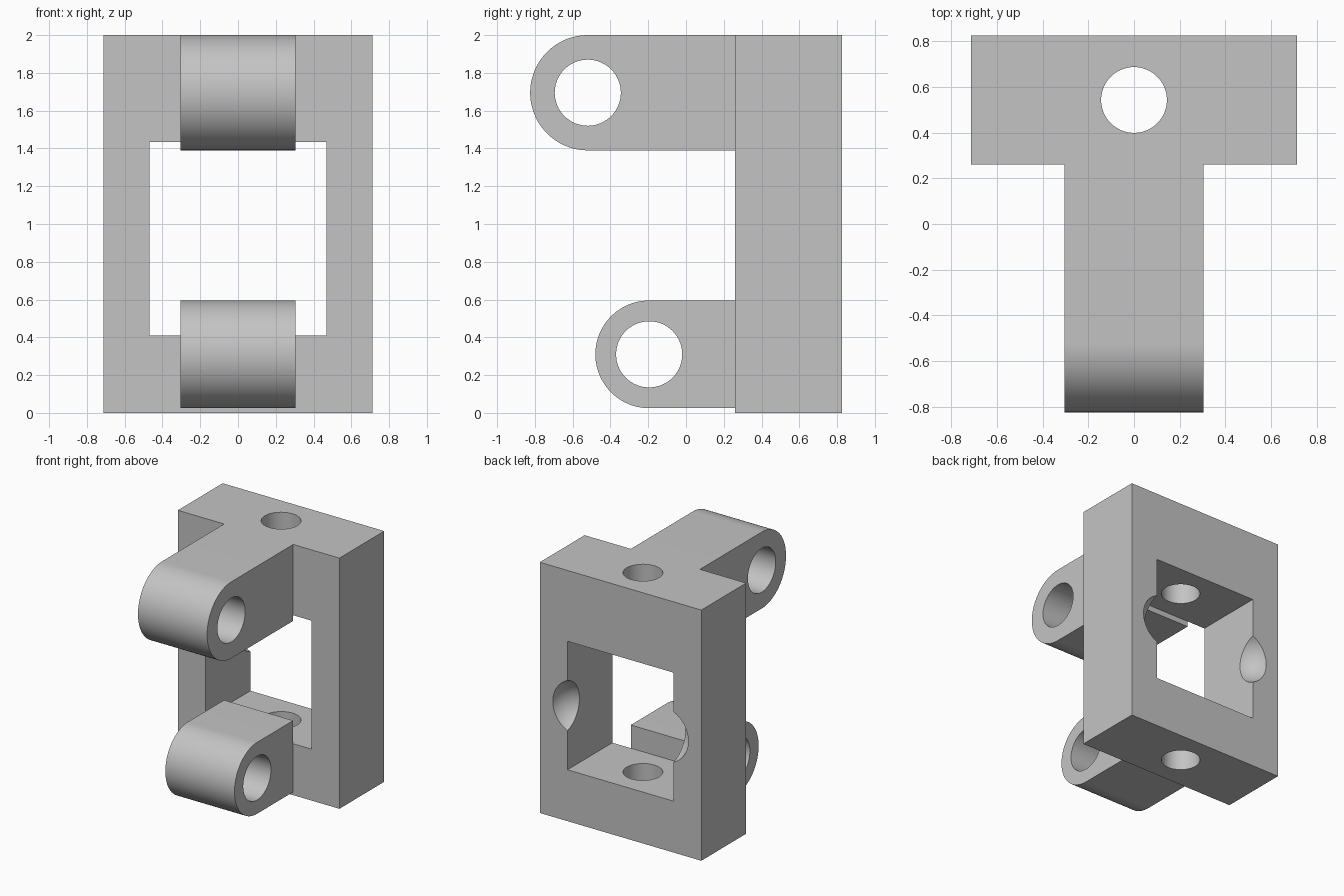
import bpy
import bmesh
from math import pi, sin, cos, radians

cube = bpy.data.objects.get("Cube")
if cube:
    bpy.data.objects.remove(cube, do_unlink=True)

grey = bpy.data.materials.new("plain_grey")
grey.use_nodes = True
GREY = (0.55, 0.55, 0.55, 1)
grey.diffuse_color = GREY
grey.node_tree.nodes["Principled BSDF"].inputs["Base Color"].default_value = GREY


def activate(obj):
    bpy.ops.object.select_all(action='DESELECT')
    obj.select_set(True)
    bpy.context.view_layer.objects.active = obj


def box(name, low, high):
    size = [b - a for a, b in zip(low, high)]
    centre = [(a + b) / 2 for a, b in zip(low, high)]
    bpy.ops.mesh.primitive_cube_add(size=1, location=centre)
    obj = bpy.context.object
    obj.name = name
    obj.scale = size
    bpy.ops.object.transform_apply(location=True, rotation=True, scale=True)
    return obj


def rod(radius, length, centre, rotation=(0, 0, 0)):
    bpy.ops.mesh.primitive_cylinder_add(vertices=64, radius=radius, depth=length,
                                        location=centre, rotation=rotation)
    return bpy.context.object


def ball(radius, centre):
    bpy.ops.mesh.primitive_uv_sphere_add(segments=64, ring_count=32,
                                         radius=radius, location=centre)
    return bpy.context.object


def cut(obj, cutter):
    cutter.hide_render = True
    activate(obj)
    mod = obj.modifiers.new("cut", 'BOOLEAN')
    mod.operation = 'DIFFERENCE'
    mod.solver = 'EXACT'
    mod.object = cutter
    bpy.ops.object.modifier_apply(modifier=mod.name)
    bpy.data.objects.remove(cutter, do_unlink=True)


def finish(obj):
    obj.data.materials.clear()
    obj.data.materials.append(grey)
    activate(obj)
    bpy.ops.object.shade_smooth_by_angle(angle=radians(30))


FRONT, BACK = 0.26, 0.825
ARM_HALF = 0.305


# Rounded lug reaching forward from the frame, with a pin hole across it
def arm(name, y, z, radius, hole):
    steps = 48
    profile = [(FRONT, z - radius), (FRONT, z + radius)]
    for i in range(steps + 1):
        a = pi / 2 + pi * i / steps
        profile.append((y + radius * cos(a), z + radius * sin(a)))
    bm = bmesh.new()
    face = bm.faces.new([bm.verts.new((-ARM_HALF, py, pz)) for py, pz in profile])
    side = bmesh.ops.extrude_face_region(bm, geom=[face])
    verts = [v for v in side["geom"] if isinstance(v, bmesh.types.BMVert)]
    bmesh.ops.translate(bm, verts=verts, vec=(2 * ARM_HALF, 0, 0))
    bmesh.ops.recalc_face_normals(bm, faces=bm.faces)
    mesh = bpy.data.meshes.new(name)
    bm.to_mesh(mesh)
    bm.free()
    obj = bpy.data.objects.new(name, mesh)
    bpy.context.collection.objects.link(obj)
    cut(obj, rod(hole, 1, (0, y, z), (0, pi / 2, 0)))
    finish(obj)


# Upright frame with a window
frame = box("frame", (-0.713, FRONT, 0), (0.713, BACK, 2))
cut(frame, box("window_cutter", (-0.468, 0, 0.41), (0.468, 1, 1.435)))

# Vertical bolt hole through the top and bottom bars
cut(frame, rod(0.144, 3, (0, 0.543, 1)))

# Scooped notches in the rear inner edges of the window
for s in (-1, 1):
    cut(frame, ball(0.226, (s * 0.38, 0.883, 0.922)))
finish(frame)

arm("upper_arm", -0.52, 1.695, 0.305, 0.175)
arm("lower_arm", -0.195, 0.31, 0.285, 0.175)
